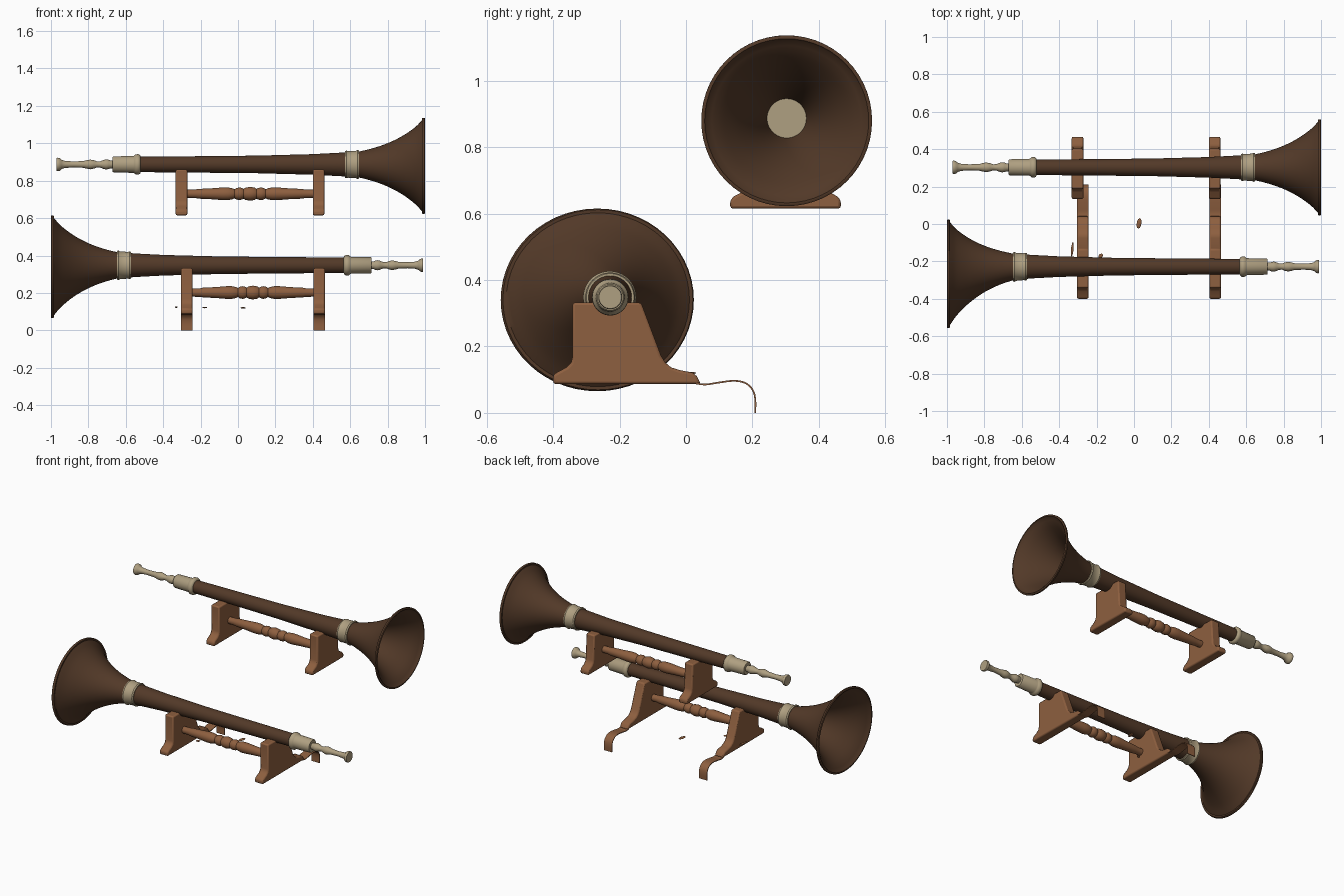
import bpy, bmesh, math
from mathutils import Vector

if "Cube" in bpy.data.objects:
    bpy.data.objects.remove(bpy.data.objects["Cube"])


def material(name, c):
    m = bpy.data.materials.new(name)
    m.diffuse_color = (*c, 1)
    m.use_nodes = True
    m.node_tree.nodes["Principled BSDF"].inputs["Base Color"].default_value = m.diffuse_color
    return m


DARK = material("dark brown wood", (0.085, 0.041, 0.021))
WOOD = material("stand wood", (0.27, 0.115, 0.050))
IVORY = material("ivory", (0.43, 0.35, 0.22))


def finish(name, bm, mat, angle=40):
    bmesh.ops.recalc_face_normals(bm, faces=bm.faces)
    me = bpy.data.meshes.new(name)
    bm.to_mesh(me)
    bm.free()
    ob = bpy.data.objects.new(name, me)
    bpy.context.collection.objects.link(ob)
    me.materials.append(mat)
    bpy.ops.object.select_all(action='DESELECT')
    ob.select_set(True)
    bpy.context.view_layer.objects.active = ob
    bpy.ops.object.shade_smooth_by_angle(angle=math.radians(angle))
    return ob


def spline(pts, n=4):
    """Catmull-Rom curve through 2D points."""
    p = [Vector(q) for q in pts]
    p = [2 * p[0] - p[1]] + p + [2 * p[-1] - p[-2]]
    out = []
    for i in range(1, len(p) - 2):
        a, b, c, d = p[i - 1:i + 3]
        for k in range(n):
            t = k / n
            out.append(0.5 * (2 * b + (c - a) * t + (2 * a - 5 * b + 4 * c - d) * t * t
                              + (3 * b - a - 3 * c + d) * t ** 3))
    return out + [p[-2]]


def lathe(name, prof, place, mat, seg=56):
    """Revolve (x, r) points; place(x, r, angle) gives the 3D position."""
    bm = bmesh.new()
    rings = [[bm.verts.new(place(x, r, 2 * math.pi * k / seg)) for k in range(seg)] for x, r in prof]
    for a, b in zip(rings, rings[1:]):
        for k in range(seg):
            bm.faces.new((a[k], a[k - 1], b[k - 1], b[k]))
    bm.faces.new(rings[0])
    bm.faces.new(rings[-1])
    return finish(name, bm, mat)


def plate(name, pts, x0, x1, mat, bevel=0.0):
    """Extrude a (y, z) outline along x."""
    bm = bmesh.new()
    f = bm.faces.new([bm.verts.new((x0, y, z)) for y, z in pts])
    r = bmesh.ops.extrude_face_region(bm, geom=[f])
    bmesh.ops.translate(bm, vec=(x1 - x0, 0, 0),
                        verts=[v for v in r['geom'] if isinstance(v, bmesh.types.BMVert)])
    ob = finish(name, bm, mat)
    if bevel:
        m = ob.modifiers.new("rounded edges", 'BEVEL')
        m.width, m.segments, m.limit_method = bevel, 2, 'ANGLE'
        m.angle_limit = math.radians(40)
    return ob


BELL = [(0.65, 0.070), (0.70, 0.082), (0.75, 0.097), (0.80, 0.116), (0.85, 0.140),
        (0.90, 0.170), (0.95, 0.208), (0.985, 0.245)]


def horn(label, side, cy, cz, ferrule, mouth_len, ky, kz, skew):
    def place(x, r, a):
        t = max(0, (x - 0.55) / 0.45)
        return (side * x, cy + skew * t * t + r * (1 + t * (ky - 1)) * math.cos(a),
                cz - 0.008 * t * t + r * (1 + t * (kz - 1)) * math.sin(a))

    # tube and flared bell, outside then back down the inside
    outer = [(ferrule - 0.02, 0.041), (-0.2, 0.044), (0.1, 0.047), (0.4, 0.055), (0.55, 0.063)]
    flare = spline(BELL)
    rim = [(0.984, 0.254), (0.988, 0.257), (0.997, 0.257), (1.0, 0.253), (1.0, 0.247), (0.993, 0.243)]
    inner = [(x + 0.004, r - 0.010) for x, r in reversed(flare[:-1])]
    throat = [(0.60, 0.052), (0.52, 0.045), (0.51, 0.036), (0.46, 0.034)]
    lathe(label + "_horn_tube_and_bell", outer + [tuple(q) for q in flare] + rim + inner + throat, place, DARK)
    lathe(label + "_horn_throat_disc", [(0.455, 0.024), (0.475, 0.024), (0.48, 0.018)], place, WOOD)

    # band round the neck of the bell
    c = 0.61
    lathe(label + "_horn_bell_band", [(c - 0.038, 0.060), (c - 0.038, 0.071), (c - 0.030, 0.074), (c - 0.022, 0.071),
          (c + 0.020, 0.073), (c + 0.030, 0.078), (c + 0.038, 0.075), (c + 0.038, 0.062)], place, IVORY)

    # ferrule with collar
    f = ferrule
    lathe(label + "_horn_ferrule", [(f - 0.15, 0.018), (f - 0.15, 0.039), (f - 0.145, 0.043), (f - 0.04, 0.045),
          (f - 0.034, 0.048), (f - 0.027, 0.054), (f - 0.012, 0.055), (f - 0.004, 0.050), (f, 0.042)],
          place, IVORY)

    # turned mouthpiece
    m = [(0, 0.02), (0, 0.034), (0.02, 0.036), (0.06, 0.034), (0.09, 0.025), (0.15, 0.019), (0.3, 0.016),
         (0.48, 0.018), (0.53, 0.022), (0.60, 0.026), (0.67, 0.022), (0.72, 0.016), (0.78, 0.017),
         (0.83, 0.023), (0.88, 0.027), (0.93, 0.025), (0.96, 0.021), (1.03, 0.021)]
    tip = f - 0.15 - mouth_len
    lathe(label + "_horn_mouthpiece", [(tip + u * mouth_len, r) for u, r in m], place, IVORY, 40)


horn("upper", 1, 0.303, 0.887, -0.52, 0.30, 1.0, 1.0, 0.0)
horn("lower", -1, -0.228, 0.348, -0.565, 0.275, 1.13, 1.07, -0.04)


def stand(label, xs, cy, z0, outline):
    # two shaped end supports
    for x, sd in zip(xs, ("left", "right")):
        plate(f"{label}_stand_{sd}_support", [(y, z0 + z) for y, z in outline],
              x - 0.031, x + 0.031, WOOD, 0.008)
    # turned stretcher, mirrored about its middle
    half = [(0, 0.022), (0.08, 0.023), (0.10, 0.026), (0.2, 0.029), (0.29, 0.034), (0.33, 0.034), (0.365, 0.029),
            (0.38, 0.024), (0.395, 0.031), (0.42, 0.034), (0.44, 0.030), (0.45, 0.026), (0.465, 0.033), (0.5, 0.037)]
    prof = half + [(1 - u, r) for u, r in reversed(half[:-1])]
    a, b = xs[0] + 0.02, xs[1] - 0.02
    lathe(label + "_stand_stretcher", [(a + u * (b - a), r) for u, r in prof],
          lambda x, r, t: (x, cy + r * math.cos(t), z0 + 0.115 + r * math.sin(t)), WOOD, 32)


# upper stand: flared foot on both sides
stand("upper", (-0.302, 0.431), 0.30, 0.615,
      [(0.133, 0), (0.133, 0.025), (0.145, 0.037), (0.170, 0.050), (0.183, 0.064), (0.188, 0.080), (0.188, 0.245),
       (0.402, 0.245), (0.412, 0.080), (0.417, 0.064), (0.43, 0.050), (0.455, 0.037), (0.466, 0.025), (0.466, 0)])

# lower stand: sloped back with a long drawn-out foot
stand("lower", (-0.274, 0.434), -0.228, 0.087,
      [(-0.40, 0), (-0.40, 0.027), (-0.385, 0.037), (-0.36, 0.050), (-0.346, 0.064), (-0.342, 0.080),
       (-0.342, 0.245), (-0.135, 0.245), (-0.075, 0.085), (-0.062, 0.064), (-0.045, 0.050), (-0.02, 0.042),
       (0.02, 0.034), (0.032, 0.024), (0.045, 0)])

# thin curled tail strips behind the lower stand
path = spline([(0.03, 0.091), (0.06, 0.088), (0.10, 0.094), (0.145, 0.099), (0.18, 0.092), (0.203, 0.070),
               (0.211, 0.040), (0.211, 0.0)])
under = []
for i, p in enumerate(path):
    d = (path[min(i + 1, len(path) - 1)] - path[max(i - 1, 0)]).normalized()
    under.append(Vector((p.x + d.y * 0.005, max(0, p.y - d.x * 0.005))))
for x, sd in ((-0.274, "left"), (0.434, "right")):
    plate(f"lower_stand_{sd}_tail", path + under[::-1], x - 0.030, x + 0.030, WOOD)

# small loose chips lying between the supports
for i, (x, y, z, w, l) in enumerate(((-0.33, -0.135, 0.124, 0.007, 0.04), (-0.178, -0.17, 0.122, 0.012, 0.012),
                                     (0.027, 0.003, 0.12, 0.013, 0.028))):
    bm = bmesh.new()
    bmesh.ops.create_uvsphere(bm, u_segments=10, v_segments=6, radius=1)
    for v in bm.verts:
        v.co = (x + v.co.x * w + v.co.y * 0.004, y + v.co.y * l, z + v.co.z * 0.004)
    finish(f"loose_chip_{i + 1}", bm, WOOD)
